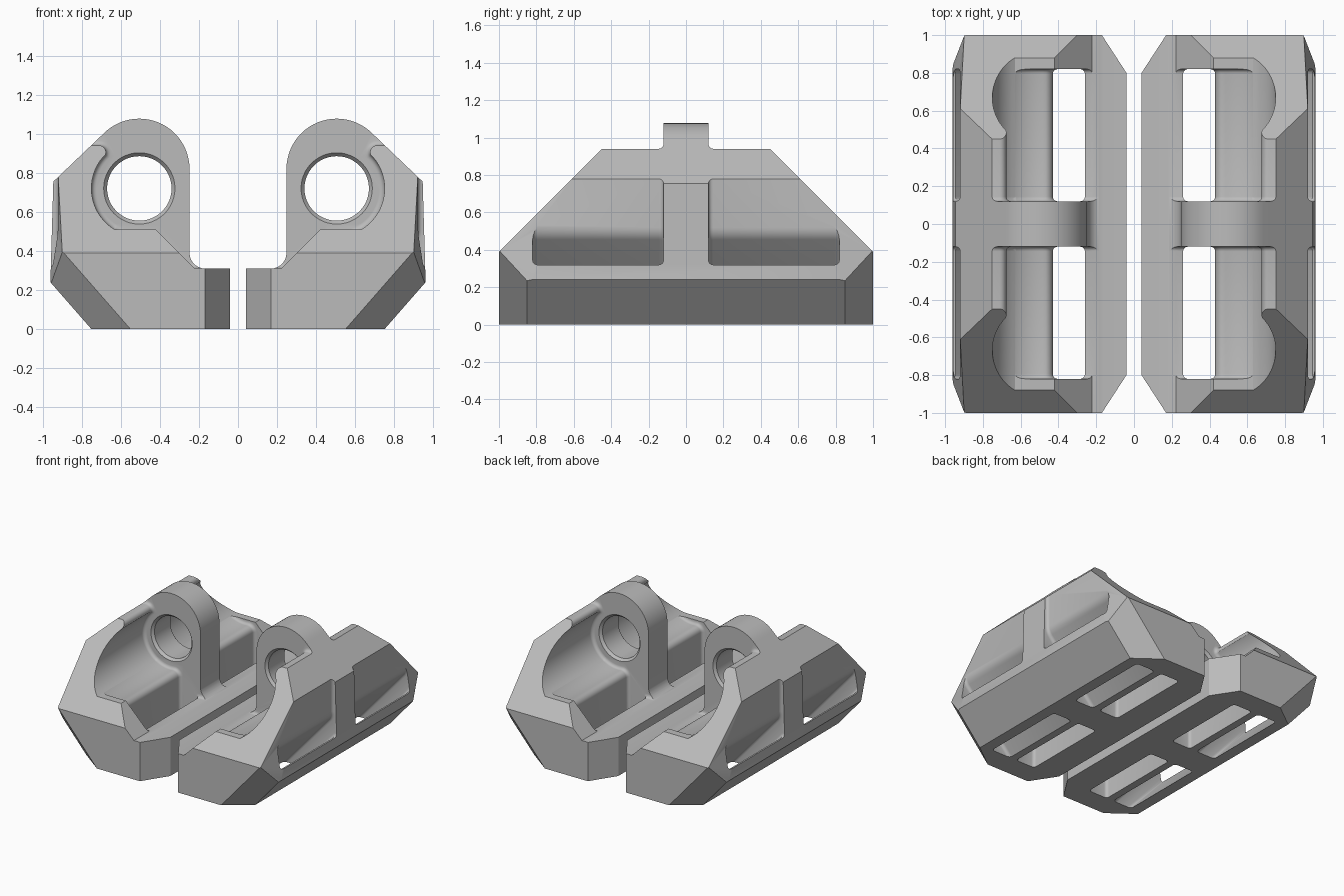
import bpy, bmesh
from math import sin, cos, pi, radians
from mathutils import Vector

if "Cube" in bpy.data.objects:
    bpy.data.objects.remove(bpy.data.objects["Cube"])

grey = bpy.data.materials.new("plain_grey")
grey.use_nodes = True
GREY = (0.5, 0.5, 0.5, 1)
grey.diffuse_color = GREY
grey.node_tree.nodes["Principled BSDF"].inputs["Base Color"].default_value = GREY

BORE_X, BORE_Z, LUG_Z = 0.505, 0.72, 0.82
LUG_HALF, WALL_Y = 0.12, 0.82


def arc(cx, cz, r, a0, a1, n):
    """Points on an arc in the x-z plane, angles in degrees."""
    angles = [radians(a0 + (a1 - a0) * i / n) for i in range(n + 1)]
    return [(cx + r * cos(a), cz + r * sin(a)) for a in angles]


def prism(profile, y0, y1):
    """Extrude an x-z profile along y."""
    bm = bmesh.new()
    face = bm.faces.new([bm.verts.new((x, y0, z)) for x, z in profile])
    new = bmesh.ops.extrude_face_region(bm, geom=[face])["geom"]
    for v in new:
        if isinstance(v, bmesh.types.BMVert):
            v.co.y = y1
    bmesh.ops.recalc_face_normals(bm, faces=bm.faces[:])
    return bm


def round_ends(bm, r):
    """Round the rims of both end caps of a prism."""
    rims = [e for e in bm.edges if abs(e.verts[0].co.y - e.verts[1].co.y) < 1e-5]
    bmesh.ops.bevel(bm, geom=rims, offset=r, segments=4, profile=0.5,
                    affect='EDGES', clamp_overlap=False)


def mirrored(bm, axis):
    """Reflect a mesh across a main axis."""
    for v in bm.verts:
        v.co[axis] *= -1
    bmesh.ops.reverse_faces(bm, faces=bm.faces[:])


def to_object(bm, name):
    mesh = bpy.data.meshes.new(name)
    bm.to_mesh(mesh)
    obj = bpy.data.objects.new(name, mesh)
    bpy.context.collection.objects.link(obj)
    return obj


def plane_cut(bm, point, normal):
    """Slice away everything on the side the normal points to."""
    geom = bm.verts[:] + bm.edges[:] + bm.faces[:]
    cut = bmesh.ops.bisect_plane(bm, geom=geom, dist=1e-6, plane_co=point,
                                 plane_no=normal, clear_outer=True)["geom_cut"]
    edges = [e for e in cut if isinstance(e, bmesh.types.BMEdge) and e.is_boundary]
    bmesh.ops.contextual_create(bm, geom=edges)


def subtract(obj, bm):
    cutter = to_object(bm, "cutter")
    cutter.hide_render = True
    mod = obj.modifiers.new("cut", 'BOOLEAN')
    mod.operation = 'DIFFERENCE'
    mod.solver = 'EXACT'
    mod.object = cutter
    bpy.context.view_layer.update()
    graph = bpy.context.evaluated_depsgraph_get()
    mesh = bpy.data.meshes.new_from_object(obj.evaluated_get(graph))
    obj.modifiers.clear()
    obj.data = mesh
    bpy.data.objects.remove(cutter)


# Full block with the lug outline
outline = [(0.04, 0), (0.75, 0), (0.96, 0.24), (0.945, 0.755)]
outline += arc(BORE_X, LUG_Z, 0.257, 45, 180, 24)
outline += arc(0.168, 0.39, 0.08, 0, -90, 8)
outline += [(0.04, 0.31)]
body = prism(outline, -1, 1)

# Sloped ends, corner chamfers, tapered sides
for s in (1, -1):
    plane_cut(body, (0, s, 0.39), (0, s, 1))
    plane_cut(body, (0.75, 0.85 * s, 0), (0.036, 0.048 * s, -0.0315))
    plane_cut(body, (0.92, 0.61 * s, 0.78), (1, 0.214 * s, 0.16))
    plane_cut(body, (0.04, 0.8 * s, 0), (-0.2, 0.13 * s, 0))
bmesh.ops.recalc_face_normals(body, faces=body.faces[:])
block = to_object(body, "left_block")

# Opening through the end walls, with a rounded lip at the top
opening = [(0.1, 0.312), (0.222, 0.312), (0.42, 0.51)]
opening += arc(BORE_X, BORE_Z, 0.245, -59, 44, 24)
opening += arc(0.711, 0.905, 0.035, 200, 90, 8)
opening += [(1.3, 0.94), (1.3, 1.5), (0.1, 1.5)]

# Curved trough with a drop to the floor hole
trough = [(0.26, 0.312), (0.26, -0.1), (0.43, -0.1)]
trough += arc(0.475, 0.433, 0.045, 180, 100, 6)
trough += arc(BORE_X, BORE_Z, 0.244, -95, 0, 22)
trough += [(0.65, 0.9), (0.6, 1.4), (0.1, 1.4), (0.1, 0.312)]

# Side pocket running down to the outer floor hole
pocket = [(0.49, -0.1), (0.66, -0.1), (0.66, 0), (0.945, 0.32), (1.1, 0.32),
          (1.1, 0.95), (0.92, 0.95)]
pocket += arc(0.82, 0.52, 0.1, 0, -41, 6)
pocket += [(0.49, 0)]

for profile, far in ((opening, 1.2), (trough, WALL_Y), (pocket, WALL_Y)):
    for flip in (False, True):
        cutter = prism(profile, LUG_HALF, far)
        round_ends(cutter, 0.025)
        if flip:
            mirrored(cutter, 1)
        subtract(block, cutter)

# Bore through the lug with chamfered rims
bore = bmesh.new()
rings = []
for y, r in ((-0.14, 0.2), (-0.1, 0.165), (0.1, 0.165), (0.14, 0.2)):
    rings.append([bore.verts.new((x, y, z))
                  for x, z in arc(BORE_X, BORE_Z, r, 0, 360, 48)[:-1]])
for a, b in zip(rings, rings[1:]):
    for i in range(len(a)):
        j = (i + 1) % len(a)
        bore.faces.new((a[i], a[j], b[j], b[i]))
bore.faces.new(rings[0])
bore.faces.new(rings[-1])
bmesh.ops.recalc_face_normals(bore, faces=bore.faces[:])
subtract(block, bore)

# Opposite block as a mirror image
block.data.materials.clear()
block.data.materials.append(grey)
twin = bmesh.new()
twin.from_mesh(block.data)
mirrored(twin, 0)
other = to_object(twin, "right_block")
other.data.materials.append(grey)

# Smooth the curves, keep the edges sharp
bpy.ops.object.select_all(action='DESELECT')
for obj in (block, other):
    obj.select_set(True)
bpy.context.view_layer.objects.active = block
bpy.ops.object.shade_smooth_by_angle(angle=radians(30))
